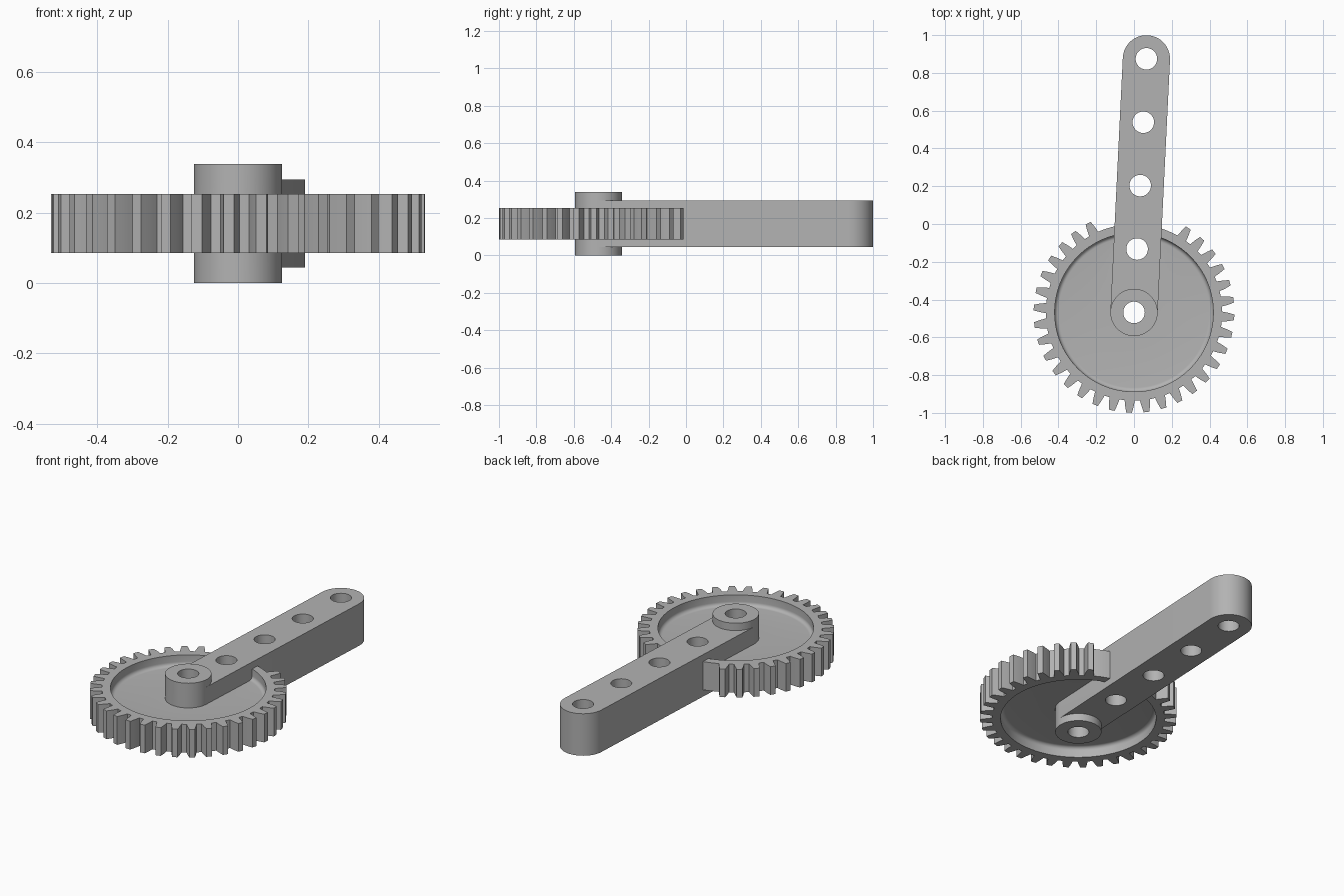
import bpy, bmesh, math
from mathutils import Matrix, Vector

if "Cube" in bpy.data.objects:
    bpy.data.objects.remove(bpy.data.objects["Cube"], do_unlink=True)

HUB_Y, TILT = -0.468, math.radians(-2.8)
MID_Z = 0.169
TIP_R, ROOT_R = 0.5315, 0.467
ARM_R, HOLE_R, PITCH = 0.125, 0.057, 0.336
TEETH, MISSING = 36, 2          # teeth left out either side of the arm
RIM_R, WEB_HALF, GEAR_HALF = 0.42, 0.022, 0.084

grey = bpy.data.materials.new("plain grey")
grey.use_nodes = True
GREY = (0.45, 0.45, 0.45, 1)
grey.diffuse_color = GREY
grey.node_tree.nodes["Principled BSDF"].inputs["Base Color"].default_value = GREY


def make_object(name, bm):
    bmesh.ops.recalc_face_normals(bm, faces=bm.faces)
    mesh = bpy.data.meshes.new(name)
    bm.to_mesh(mesh)
    bm.free()
    mesh.materials.append(grey)
    ob = bpy.data.objects.new(name, mesh)
    bpy.context.collection.objects.link(ob)
    return ob


def polar(r, a):
    return r * math.cos(a), r * math.sin(a)


def prism(name, outline, half):
    """Extrude a flat outline evenly about the middle plane."""
    bm = bmesh.new()
    face = bm.faces.new([bm.verts.new((x, y, MID_Z - half)) for x, y in outline])
    top = bmesh.ops.extrude_face_region(bm, geom=[face])["geom"]
    bmesh.ops.translate(bm, vec=(0, 0, 2 * half),
                        verts=[v for v in top if isinstance(v, bmesh.types.BMVert)])
    return make_object(name, bm)


def circle(r, n, y=0):
    pts = [polar(r, math.tau * i / n) for i in range(n)]
    return [(px, py + y) for px, py in pts]


def lathe(name, profile, steps=96):
    bm = bmesh.new()
    verts = [bm.verts.new((r, 0, z)) for r, z in profile]
    edges = [bm.edges.new(pair) for pair in zip(verts, verts[1:])]
    bmesh.ops.spin(bm, geom=verts + edges, axis=(0, 0, 1), cent=(0, 0, 0),
                   angle=math.tau, steps=steps)
    bmesh.ops.remove_doubles(bm, verts=bm.verts, dist=1e-5)
    return make_object(name, bm)


def combine(target, tool, operation):
    mod = target.modifiers.new(operation.lower(), 'BOOLEAN')
    mod.operation, mod.object, mod.solver = operation, tool, 'EXACT'
    bpy.context.view_layer.objects.active = target
    bpy.ops.object.modifier_apply(modifier=mod.name)
    bpy.data.objects.remove(tool, do_unlink=True)


# Toothed rim outline, with a plain stretch where the arm crosses
tooth = [(ROOT_R, 0.027), (0.485, 0.0245), (0.503, 0.0215), (0.52, 0.0175), (TIP_R, 0.015)]
step = math.tau / TEETH
outline = []
for i in range(TEETH):
    a = math.pi / 2 + i * step
    if min(i, TEETH - i) <= MISSING:
        outline += [polar(ROOT_R, a + step * k / 4) for k in (-2, -1, 0, 1)]
        continue
    outline.append(polar(ROOT_R, a - step / 2))
    outline += [polar(r, a - w / r) for r, w in tooth]
    outline += [polar(r, a + w / r) for r, w in reversed(tooth)]
body = prism("gear_with_lever_arm", outline, GEAR_HALF)

# Dished recess with a rounded bottom corner on both sides
FILLET = 0.022
for side in (1, -1):
    profile = [(0, GEAR_HALF + 0.05), (RIM_R, GEAR_HALF + 0.05)]
    for k in range(7):
        a = k / 6 * math.pi / 2
        profile.append((RIM_R - FILLET + FILLET * math.cos(a),
                        WEB_HALF + FILLET - FILLET * math.sin(a)))
    profile.append((0, WEB_HALF))
    cutter = lathe("recess_cutter", [(r, MID_Z + side * z) for r, z in profile])
    combine(body, cutter, 'DIFFERENCE')

# Lever arm with a rounded far end, straight where it enters the hub
LENGTH = 4 * PITCH
arm = [(-ARM_R, 0), (ARM_R, 0)]
for k in range(33):
    x, y = polar(ARM_R, math.pi * k / 32)
    arm.append((x, y + LENGTH))
combine(body, prism("arm", arm, 0.125), 'UNION')

# Hub
combine(body, prism("hub", circle(ARM_R, 64), MID_Z), 'UNION')

# Row of through holes
for i in range(5):
    cutter = prism("hole_cutter", circle(HOLE_R, 48, i * PITCH), 0.4)
    combine(body, cutter, 'DIFFERENCE')

# Tilt into place and smooth the curved walls
body.data.transform(Matrix.Translation(Vector((0, HUB_Y, 0))) @ Matrix.Rotation(TILT, 4, 'Z'))
bpy.ops.object.select_all(action='DESELECT')
body.select_set(True)
bpy.context.view_layer.objects.active = body
bpy.ops.object.shade_smooth_by_angle(angle=math.radians(30))
